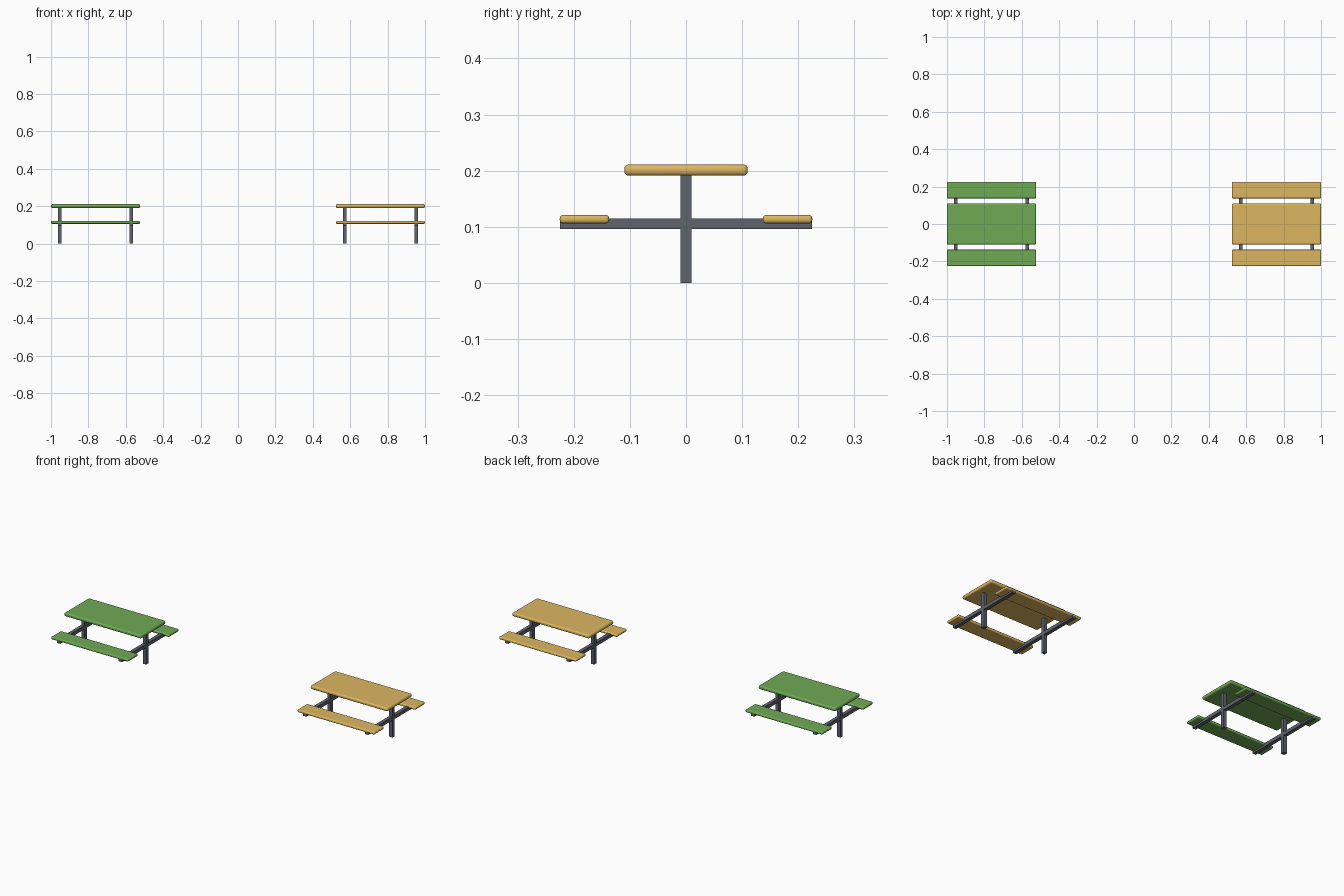
import bpy, bmesh
from mathutils import Vector

if "Cube" in bpy.data.objects:
    bpy.data.objects.remove(bpy.data.objects["Cube"])


def material(name, rgb):
    m = bpy.data.materials.new(name)
    m.diffuse_color = (*rgb, 1)
    m.use_nodes = True
    m.node_tree.nodes["Principled BSDF"].inputs["Base Color"].default_value = m.diffuse_color
    return m


def box(name, lo, hi, mat, bevel, segments):
    lo, hi = Vector(lo), Vector(hi)
    bm = bmesh.new()
    bmesh.ops.create_cube(bm, size=1)
    bmesh.ops.scale(bm, vec=hi - lo, verts=bm.verts)
    mesh = bpy.data.meshes.new(name)
    bm.to_mesh(mesh)
    bm.free()
    mesh.materials.append(mat)
    ob = bpy.data.objects.new(name, mesh)
    ob.location = (lo + hi) / 2
    bpy.context.collection.objects.link(ob)
    if bevel:
        mod = ob.modifiers.new("rounding", 'BEVEL')
        mod.width, mod.segments = bevel, segments
        bpy.ops.object.select_all(action='DESELECT')
        bpy.context.view_layer.objects.active = ob
        ob.select_set(True)
        bpy.ops.object.shade_smooth_by_angle(angle=0.6)
    return ob


steel = material("dark_steel", (0.12, 0.125, 0.15))
green = material("green_boards", (0.16, 0.40, 0.09))
yellow = material("yellow_boards", (0.72, 0.47, 0.12))

HALF = 0.2385   # half length of table and benches
LEG = 0.191     # leg offset from the table's middle
T = 0.01        # half width of the steel tube

for label, cx, mat in (("green", -0.7615, green), ("yellow", 0.7615, yellow)):
    # table top
    box(label + "_table_top", (cx - HALF, -0.11, 0.191), (cx + HALF, 0.11, 0.211), mat, 0.008, 4)
    # bench on each long side
    for side, y0, y1 in (("front", -0.225, -0.137), ("back", 0.137, 0.225)):
        box(f"{label}_{side}_bench", (cx - HALF, y0, 0.106), (cx + HALF, y1, 0.121), mat, 0.006, 4)
    # post and cross bar at each end
    for end, s in (("left", -1), ("right", 1)):
        x = cx + s * LEG
        box(f"{label}_{end}_post", (x - T, -T, 0), (x + T, T, 0.194), steel, 0, 1)
        box(f"{label}_{end}_cross_bar", (x - T, -0.2245, 0.096), (x + T, 0.2245, 0.115), steel, 0, 1)
